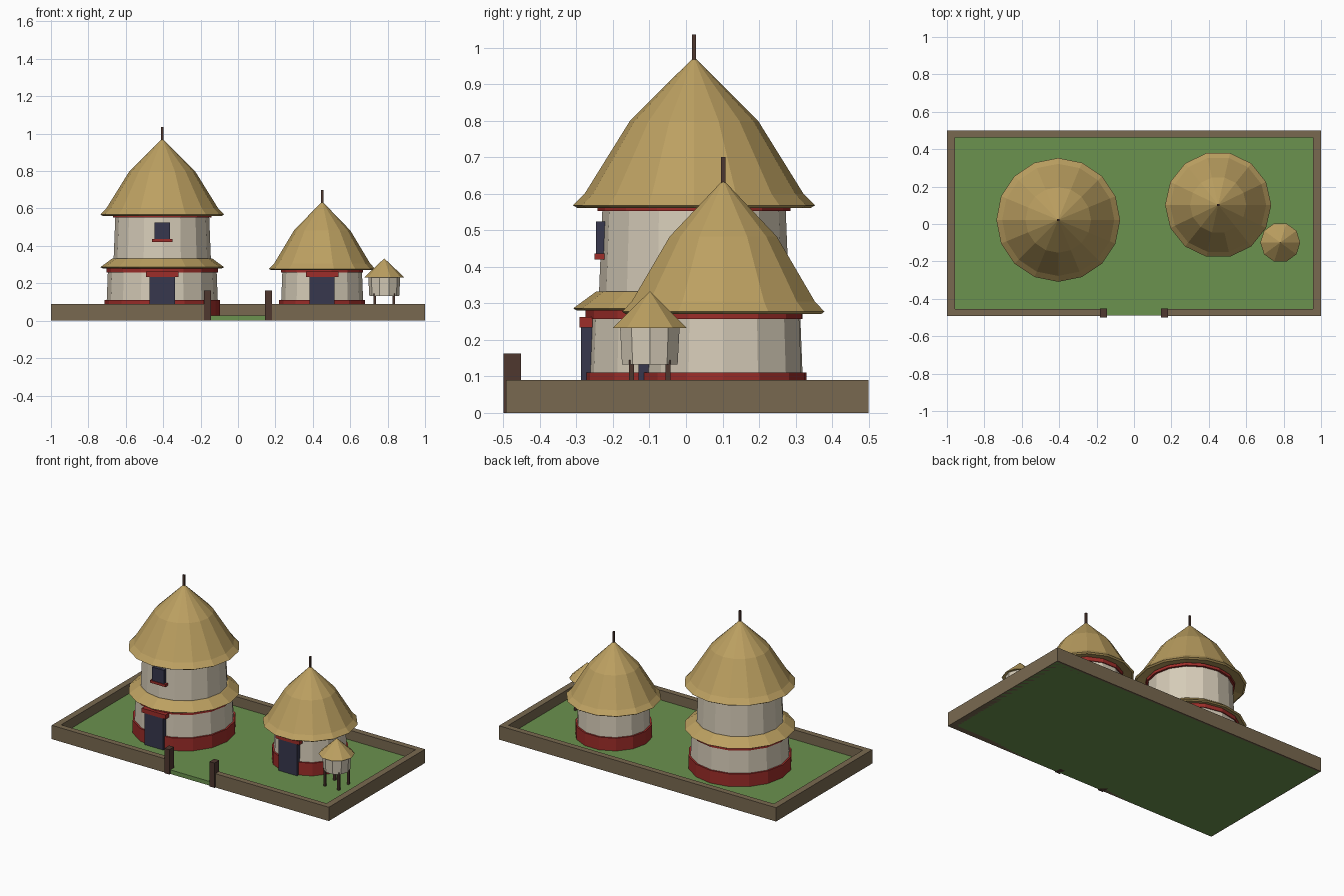
import bpy, bmesh, math

if "Cube" in bpy.data.objects:
    bpy.data.objects.remove(bpy.data.objects["Cube"])


def material(name, rgb):
    m = bpy.data.materials.new(name)
    lin = [(c / 255 / 12.92) if c < 11 else ((c / 255 + 0.055) / 1.055) ** 2.4 for c in rgb]
    m.diffuse_color = (*lin, 1)
    m.use_nodes = True
    m.node_tree.nodes["Principled BSDF"].inputs["Base Color"].default_value = m.diffuse_color
    return m


GRASS = material("grass_green", (107, 146, 78))
EARTH = material("earth_brown", (121, 105, 80))
PLASTER = material("pale_plaster", (214, 204, 184))
RED = material("red_trim", (157, 45, 41))
THATCH = material("straw_thatch", (188, 160, 97))
DARK = material("dark_opening", (55, 55, 77))
WOOD = material("dark_wood", (78, 55, 47))


def finish(name, bm, mat):
    bmesh.ops.recalc_face_normals(bm, faces=bm.faces)
    me = bpy.data.meshes.new(name)
    bm.to_mesh(me)
    bm.free()
    me.materials.append(mat)
    ob = bpy.data.objects.new(name, me)
    bpy.context.collection.objects.link(ob)
    return ob


def box(name, x, y, z, mat):
    """Box from (min, max) ranges."""
    bm = bmesh.new()
    bmesh.ops.create_cube(bm, size=1)
    for v in bm.verts:
        for i, (lo, hi) in enumerate((x, y, z)):
            v.co[i] = lo if v.co[i] < 0 else hi
    return finish(name, bm, mat)


def lathe(name, centre, profile, sides, mat):
    """Spin a (radius, z) profile round a vertical axis; ends are capped."""
    bm = bmesh.new()
    rings = []
    for r, z in profile:
        n = 1 if r == 0 else sides
        rings.append([bm.verts.new((centre[0] + r * math.cos(2 * math.pi * i / sides),
                                    centre[1] + r * math.sin(2 * math.pi * i / sides), z))
                      for i in range(n)])
    for a, b in zip(rings, rings[1:]):
        for i in range(sides):
            j = (i + 1) % sides
            if len(b) == 1:
                bm.faces.new((a[i], a[j], b[0]))
            else:
                bm.faces.new((a[i], a[j], b[j], b[i]))
    for ring in (rings[0], rings[-1]):
        if len(ring) > 1:
            bm.faces.new(ring)
    return finish(name, bm, mat)


# Compound: ground, enclosing wall with a front gap, gate posts
box("ground", (-0.995, 0.995), (-0.49, 0.488), (0, 0.027), GRASS)
box("back_wall", (-1, 1), (0.462, 0.5), (0, 0.09), EARTH)
for s, side in ((-1, "left"), (1, "right")):
    box(side + "_wall", sorted((s * 0.958, s)), (-0.455, 0.462), (0, 0.09), EARTH)
    box(side + "_front_wall", sorted((s * 0.165, s)), (-0.492, -0.455), (0, 0.09), EARTH)
    box(side + "_gate_post", (s * 0.163 - 0.018, s * 0.163 + 0.018), (-0.5, -0.452), (0, 0.162), WOOD)


def ground_storey(name, c, r, sides):
    """Red plinth, tapering wall, red top band, door and lintel."""
    x, y = c
    lathe(name + "_plinth", c, [(r + 0.008, 0.02), (r + 0.008, 0.11)], sides, RED)
    lathe(name + "_wall", c, [(r, 0.03), (r - 0.01, 0.285)], sides, PLASTER)
    lathe(name + "_top_band", c, [(r - 0.003, 0.257), (r - 0.003, 0.282)], sides, RED)
    f = y - r
    box(name + "_door", (x - 0.067, x + 0.067), (f - 0.01, f + 0.06), (0.025, 0.237), DARK)
    box(name + "_lintel", (x - 0.086, x + 0.086), (f - 0.014, f + 0.022), (0.234, 0.262), RED)


def roof(name, c, r, eave, tip, inner, top, sides):
    """Domed thatch with a flared eave, plus a wooden finial."""
    h = tip - eave
    lathe(name, c, [(inner, eave + 0.015), (r * 0.965, eave - 0.004), (r, eave + 0.003),
                    (r * 0.905, eave + 0.085 * h), (r * 0.53, eave + 0.573 * h), (0, tip)],
          sides, THATCH)
    box(name + "_finial", (c[0] - 0.006, c[0] + 0.006), (c[1] - 0.006, c[1] + 0.006),
        (tip - 0.03, top), WOOD)


# Two-storey tower house
T = (-0.405, 0.022)
ground_storey("tower", T, 0.3, 16)
lathe("tower_skirt_roof", T, [(0.27, 0.29), (0.32, 0.28), (0.331, 0.286), (0.268, 0.332), (0.25, 0.333)],
      16, THATCH)
lathe("tower_upper_wall", T, [(0.262, 0.28), (0.25, 0.58)], 16, PLASTER)
lathe("tower_upper_band", T, [(0.264, 0.552), (0.264, 0.57)], 16, RED)
box("tower_window", (T[0] - 0.042, T[0] + 0.042), (-0.246, -0.18), (0.432, 0.524), DARK)
box("tower_window_sill", (T[0] - 0.055, T[0] + 0.055), (-0.25, -0.2), (0.42, 0.436), RED)
roof("tower_roof", T, 0.331, 0.565, 0.974, 0.24, 1.035, 16)

# Single-storey hut
H = (0.45, 0.102)
ground_storey("hut", H, 0.222, 14)
roof("hut_roof", H, 0.284, 0.274, 0.638, 0.2, 0.7, 14)

# Raised granary on four legs
G = (0.782, -0.099)
for sx, a in ((-1, "left"), (1, "right")):
    for sy, b in ((-1, "front"), (1, "back")):
        x, y = G[0] + sx * 0.05, G[1] + sy * 0.05
        box(f"granary_{b}_{a}_leg", (x - 0.007, x + 0.007), (y - 0.007, y + 0.007), (0.02, 0.145), WOOD)
lathe("granary_bin", G, [(0.08, 0.132), (0.086, 0.24)], 10, PLASTER)
lathe("granary_roof", G, [(0.07, 0.238), (0.107, 0.232), (0, 0.333)], 10, THATCH)
